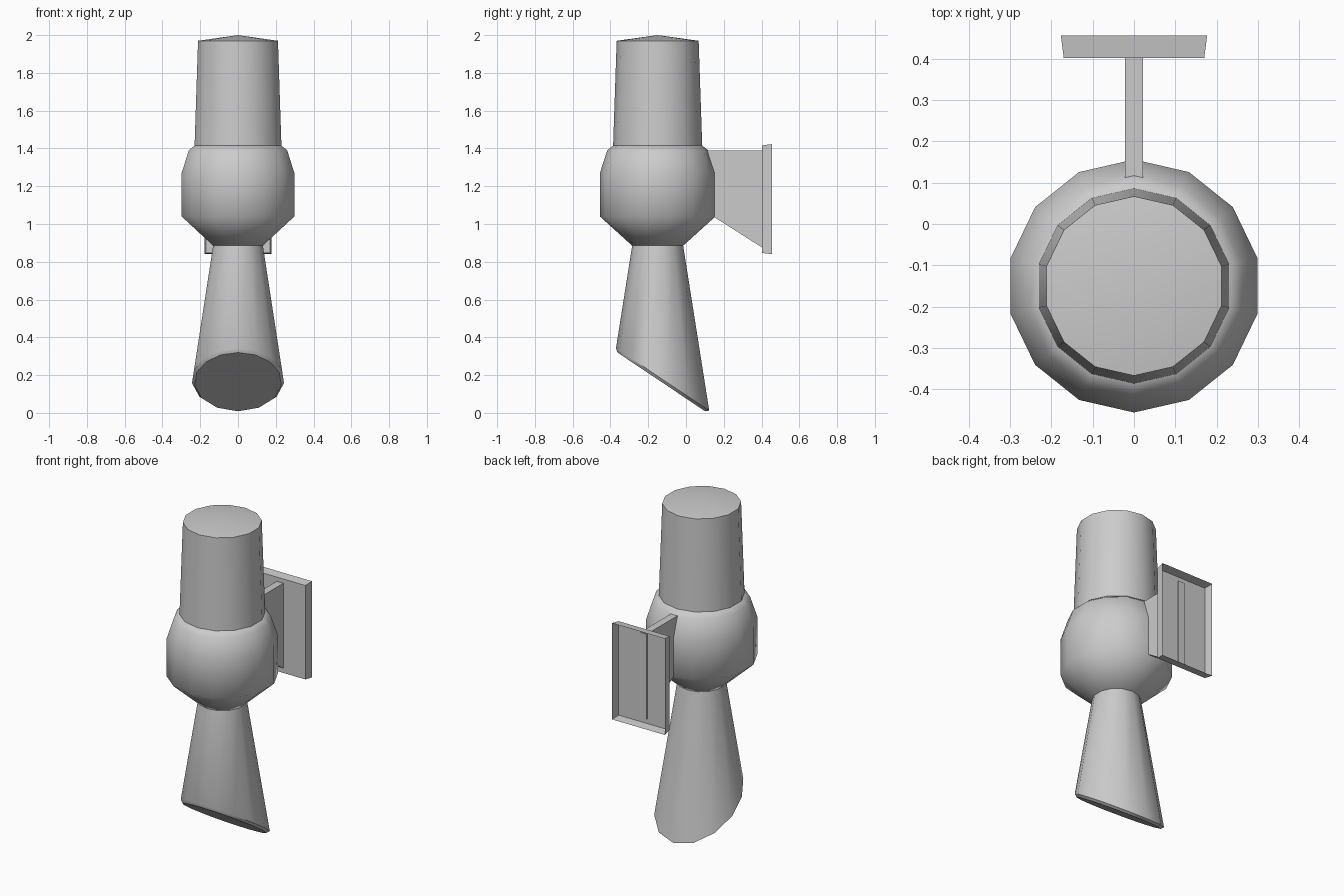
import bpy, bmesh, math

if "Cube" in bpy.data.objects:
    bpy.data.objects.remove(bpy.data.objects["Cube"])

SIDES = 14
CY = -0.15          # axis of the turned parts


def finish(name, bm, smooth=None):
    bmesh.ops.recalc_face_normals(bm, faces=bm.faces)
    me = bpy.data.meshes.new(name)
    bm.to_mesh(me)
    bm.free()
    if smooth:
        for p in me.polygons:
            p.use_smooth = True
        me.set_sharp_from_angle(angle=math.radians(smooth))
    ob = bpy.data.objects.new(name, me)
    bpy.context.collection.objects.link(ob)
    return ob


def ring(bm, r, z):
    """14-sided ring with a corner on the +y side; z may be a function of (r, y offset)."""
    vs = []
    for k in range(SIDES):
        a = 2 * math.pi * k / SIDES
        vs.append(bm.verts.new((r * math.sin(a), CY + r * math.cos(a), z)))
    return vs


def bridge(bm, a, b):
    for i in range(len(a)):
        j = (i + 1) % len(a)
        bm.faces.new((a[i], a[j], b[j], b[i]))


def lathe(name, profile, tip=None, smooth=50):
    bm = bmesh.new()
    rings = [ring(bm, r, z) for r, z in profile]
    for a, b in zip(rings, rings[1:]):
        bridge(bm, a, b)
    bm.faces.new(rings[0])
    top = rings[-1]
    if tip is None:
        bm.faces.new(top)
    else:
        t = bm.verts.new((0, CY, tip))
        for i in range(SIDES):
            bm.faces.new((top[i], top[(i + 1) % SIDES], t))
    return finish(name, bm, smooth)


# Round body and the tapered canister above it
lathe("body", [(0.135, 0.885), (0.306, 1.04), (0.306, 1.27), (0.267, 1.39), (0.236, 1.415)])
lathe("upper_canister", [(0.236, 1.41), (0.217, 1.97)], tip=2.0)

# Flared horn, cut obliquely at the mouth, with a chamfered lip
bm = bmesh.new()
R0, Z0, FLARE, SLOPE, ZC = 0.135, 0.885, 0.158, 0.67, 0.195
top = ring(bm, R0, Z0)
mouth = []
for k in range(SIDES):
    a = 2 * math.pi * k / SIDES
    c = math.cos(a)
    # radius where the cone wall meets the cutting plane z = ZC - SLOPE * (y - CY)
    r = (R0 + FLARE * (Z0 - ZC)) / (1 - FLARE * SLOPE * c)
    mouth.append(bm.verts.new((r * math.sin(a), CY + r * c, ZC - SLOPE * r * c)))
bridge(bm, top, mouth)
mid = sum((v.co for v in mouth), mouth[0].co * 0) / SIDES
lip = [bm.verts.new(mid + (v.co - mid) * 0.94) for v in mouth]
for v in lip:
    v.co.y -= 0.006
    v.co.z -= 0.014
bridge(bm, mouth, lip)
bm.faces.new(lip)
bm.faces.new(top)
finish("horn", bm, 35)

# Upright web joining the body to the mounting plate
bm = bmesh.new()
side = [(0.05, 1.10), (0.408, 0.872), (0.408, 1.39), (0.05, 1.39)]
loops = [[bm.verts.new((x, y, z)) for y, z in side] for x in (-0.022, 0.022)]
bridge(bm, *loops)
for l in loops:
    bm.faces.new(l)
finish("bracket_web", bm)

# Mounting plate: a shallow tray open at the back
bm = bmesh.new()
loops = []
for y, hx, z0, z1 in ((0.402, 0.17, 0.847, 1.416), (0.456, 0.177, 0.84, 1.423)):
    loops.append([bm.verts.new(p) for p in
                  ((-hx, y, z0), (hx, y, z0), (hx, y, z1), (-hx, y, z1))])
bridge(bm, *loops)
bm.faces.new(loops[0])
finish("mounting_plate", bm)
